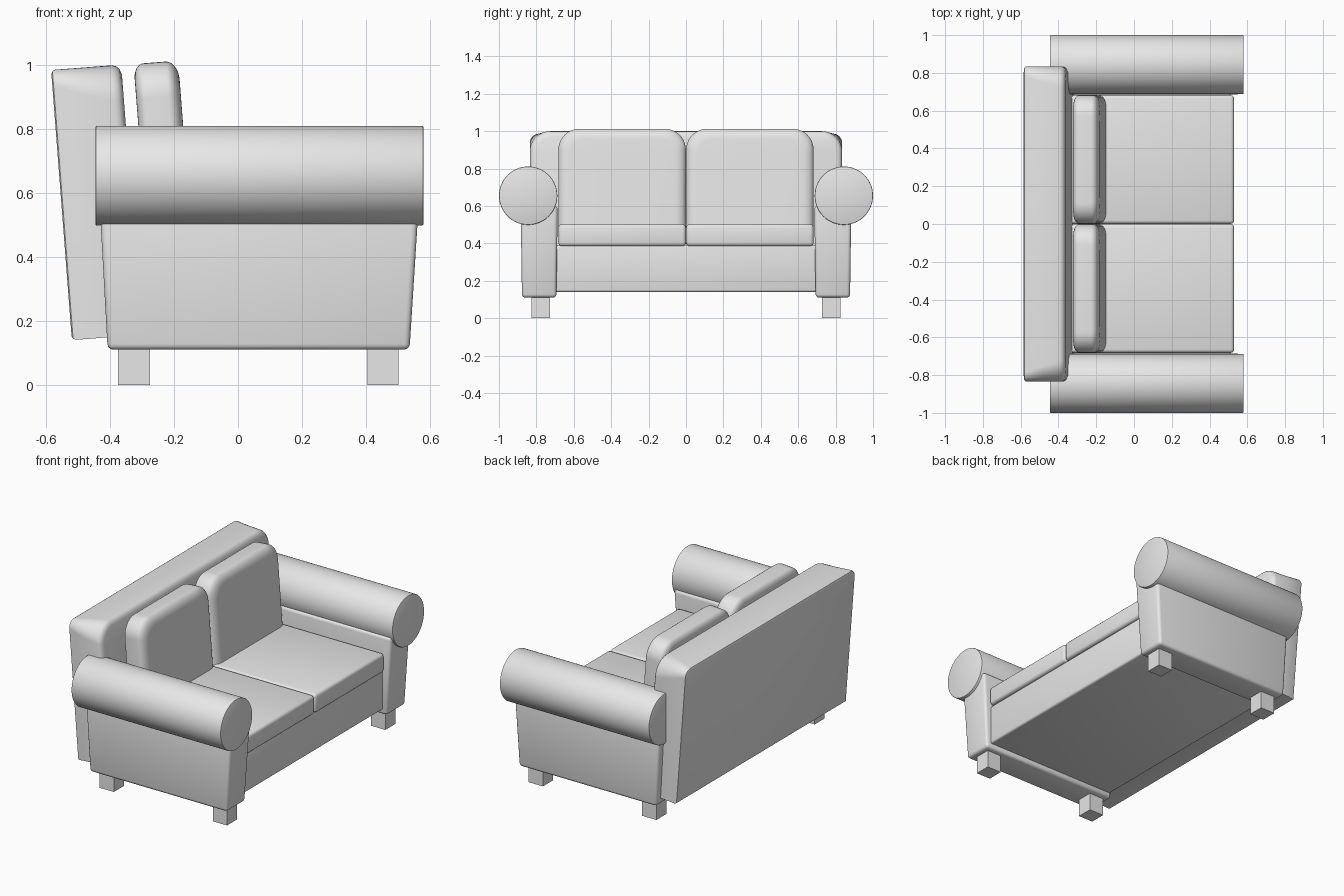
import bpy, bmesh, math
from mathutils import Matrix, Vector

if "Cube" in bpy.data.objects:
    bpy.data.objects.remove(bpy.data.objects["Cube"])

fabric = bpy.data.materials.new("light_grey_fabric")
fabric.diffuse_color = (0.8, 0.8, 0.8, 1)
fabric.use_nodes = True
fabric.node_tree.nodes["Principled BSDF"].inputs["Base Color"].default_value = fabric.diffuse_color


def finish(name, bm, bevel=0.0, segments=3):
    """Bevel hard edges, fix normals, make a smooth-by-angle object."""
    bm.normal_update()
    if bevel:
        hard = [e for e in bm.edges if e.calc_face_angle(0) > math.radians(40)]
        bmesh.ops.bevel(bm, geom=hard, offset=bevel, segments=segments,
                        profile=0.5, affect='EDGES', clamp_overlap=True)
    bmesh.ops.recalc_face_normals(bm, faces=bm.faces)
    mesh = bpy.data.meshes.new(name)
    bm.to_mesh(mesh)
    bm.free()
    mesh.shade_smooth()
    mesh.set_sharp_from_angle(angle=math.radians(35))
    mesh.materials.append(fabric)
    obj = bpy.data.objects.new(name, mesh)
    bpy.context.collection.objects.link(obj)
    return obj


def box(name, x, y, z, bevel=0.0, bottom=None):
    """Box from ranges; bottom gives other (x, y) ranges for a tapered foot."""
    bx, by = bottom or (x, y)
    bm = bmesh.new()
    bmesh.ops.create_cube(bm, size=1)
    for v in bm.verts:
        rx, ry = (x, y) if v.co.z > 0 else (bx, by)
        v.co = Vector((rx[v.co.x > 0], ry[v.co.y > 0], z[v.co.z > 0]))
    return finish(name, bm, bevel)


def padded_slab(name, origin, y0, y1, height, stations, tilt=4.4):
    """Leaning slab lofted through (depth, inset, top corner radius) sections."""
    s, c = math.sin(math.radians(tilt)), math.cos(math.radians(tilt))
    bm = bmesh.new()
    rings = []
    for depth, inset, r in stations:
        a, b = y0 + inset, y1 - inset
        top, low = height - inset, min(inset, 0.02)
        pts = [(a, low), (b, low)]
        for cy, start in ((b - r, 0), (a + r, 90)):
            for i in range(11):
                t = math.radians(start + 9 * i)
                pts.append((cy + r * math.cos(t), top - r + r * math.sin(t)))
        rings.append([bm.verts.new((origin[0] + depth * c - h * s, y,
                                    origin[1] + h * c + depth * s)) for y, h in pts])
    for p, q in zip(rings, rings[1:]):
        for i in range(len(p)):
            j = (i + 1) % len(p)
            bm.faces.new((p[i], p[j], q[j], q[i]))
    bm.faces.new(rings[0])
    bm.faces.new(rings[-1])
    return finish(name, bm)


# Base frame under the seat
box("base", (-0.40, 0.51), (-0.70, 0.70), (0.14, 0.39), 0.012)

# Leaning backrest, crisp at the rear and rounder at the front
padded_slab("backrest", (-0.52, 0.14), -0.835, 0.835, 0.848,
            [(0, 0.012, 0.04), (0.004, 0.004, 0.045), (0.012, 0, 0.05),
             (0.10, 0, 0.085), (0.19, 0, 0.11), (0.204, 0.004, 0.11),
             (0.214, 0.014, 0.10), (0.22, 0.032, 0.09)])

# Soft cushion cross-section: elliptical rounding at rear and front
soft = []
for i in range(7):
    t = math.radians(15 * i)
    soft.append((0.03 * (1 - math.cos(t)), 0.045 * (1 - math.sin(t)), 0.07 + 0.04 * math.sin(t)))
for i in range(9):
    t = math.radians(11.25 * i)
    soft.append((0.10 + 0.04 * math.sin(t), 0.06 * (1 - math.cos(t)), 0.11 - 0.03 * (1 - math.cos(t))))

for side, label in ((1, "left"), (-1, "right")):
    def span(a, b):
        return tuple(sorted((side * a, side * b)))

    # Seat and back cushions
    box(label + "_seat_cushion", (-0.36, 0.53), span(0.001, 0.682), (0.385, 0.502), 0.018)
    padded_slab(label + "_back_cushion", (-0.28, 0.395), *span(0.001, 0.682), 0.611, soft)

    # Arm panel tapering to the floor
    box(label + "_arm_panel", (-0.435, 0.568), span(0.686, 0.884), (0.11, 0.60), 0.018,
        ((-0.408, 0.537), span(0.693, 0.877)))

    # Rolled arm top
    bm = bmesh.new()
    bmesh.ops.create_cone(bm, cap_ends=True, segments=64, radius1=0.156, radius2=0.156,
                          depth=1.027, matrix=Matrix.Translation((0.0675, side * 0.844, 0.655))
                          @ Matrix.Rotation(math.pi / 2, 4, 'Y'))
    finish(label + "_arm_roll", bm, 0.005, 2)

    # Square legs
    for end, x in (("front", (0.405, 0.503)), ("back", (-0.375, -0.275))):
        box(label + "_" + end + "_leg", x, span(0.728, 0.826), (0, 0.125))
